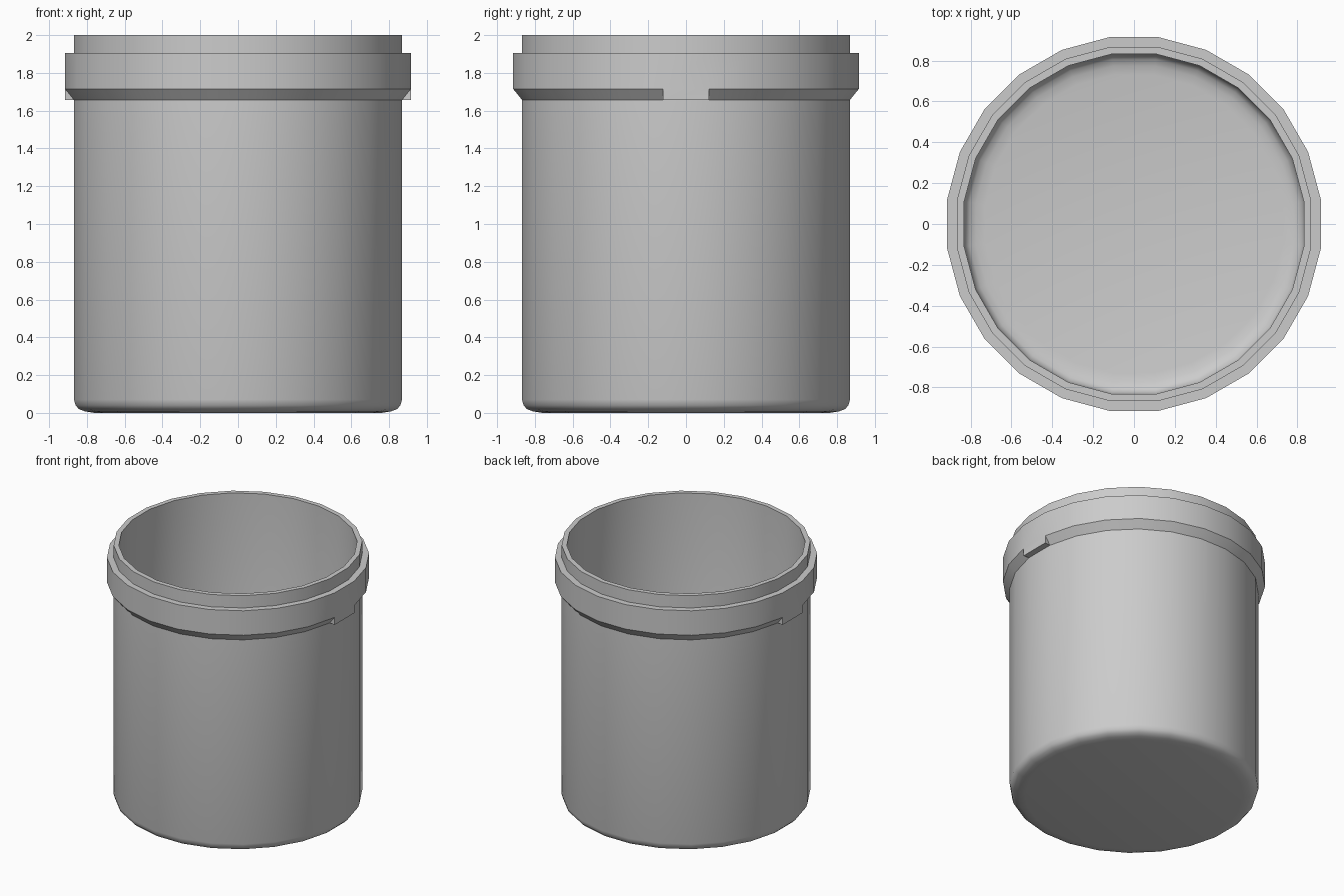
import bpy, bmesh, math

if "Cube" in bpy.data.objects:
    bpy.data.objects.remove(bpy.data.objects["Cube"])

SIDES = 24
STEP = 2 * math.pi / SIDES


def corner(flat_radius, k):
    """Polygon corner k; flat_radius is measured to the middle of a side."""
    r = flat_radius / math.cos(STEP / 2)
    a = (k - 0.5) * STEP
    return r * math.cos(a), r * math.sin(a)


# Cup cross-section: outer floor, rounded foot, wall, collar, rim, inside wall, inner floor
profile = [
    (0.76, 0.0), (0.81, 0.008), (0.842, 0.02), (0.86, 0.04), (0.868, 0.07),
    (0.868, 1.657), (0.915, 1.715), (0.915, 1.905), (0.868, 1.905), (0.868, 2.0),
    (0.832, 2.0), (0.832, 0.10), (0.824, 0.07), (0.806, 0.05), (0.774, 0.038), (0.73, 0.03),
]
BEVEL = 5                      # profile segment forming the collar's sloping underside
TABS = (0, SIDES // 2)         # sides facing +x and -x carry a square tab

bm = bmesh.new()
rings = [[bm.verts.new((*corner(r, k), z)) for k in range(SIDES)] for r, z in profile]

for i in range(len(rings) - 1):
    a, b = rings[i], rings[i + 1]
    for k in range(SIDES):
        n = (k + 1) % SIDES
        if i == BEVEL and k in TABS:
            continue
        bm.faces.new((a[k], a[n], b[n], b[k]))

# Outer and inner floor
bm.faces.new(rings[0][::-1])
bm.faces.new(rings[-1])

# Square tabs filling the slope on both sides
wall, lip = rings[BEVEL], rings[BEVEL + 1]
for k in TABS:
    n = k + 1
    p, q = [bm.verts.new((*corner(0.915, j), 1.657)) for j in (k, n)]
    bm.faces.new((p, q, lip[n], lip[k]))
    bm.faces.new((wall[k], wall[n], q, p))
    bm.faces.new((wall[k], p, lip[k]))
    bm.faces.new((wall[n], lip[n], q))

bmesh.ops.recalc_face_normals(bm, faces=bm.faces[:])
mesh = bpy.data.meshes.new("cup_with_collar")
bm.to_mesh(mesh)
bm.free()

cup = bpy.data.objects.new("cup_with_collar", mesh)
bpy.context.collection.objects.link(cup)
bpy.context.view_layer.objects.active = cup
cup.select_set(True)
bpy.ops.object.shade_smooth_by_angle(angle=math.radians(33))
